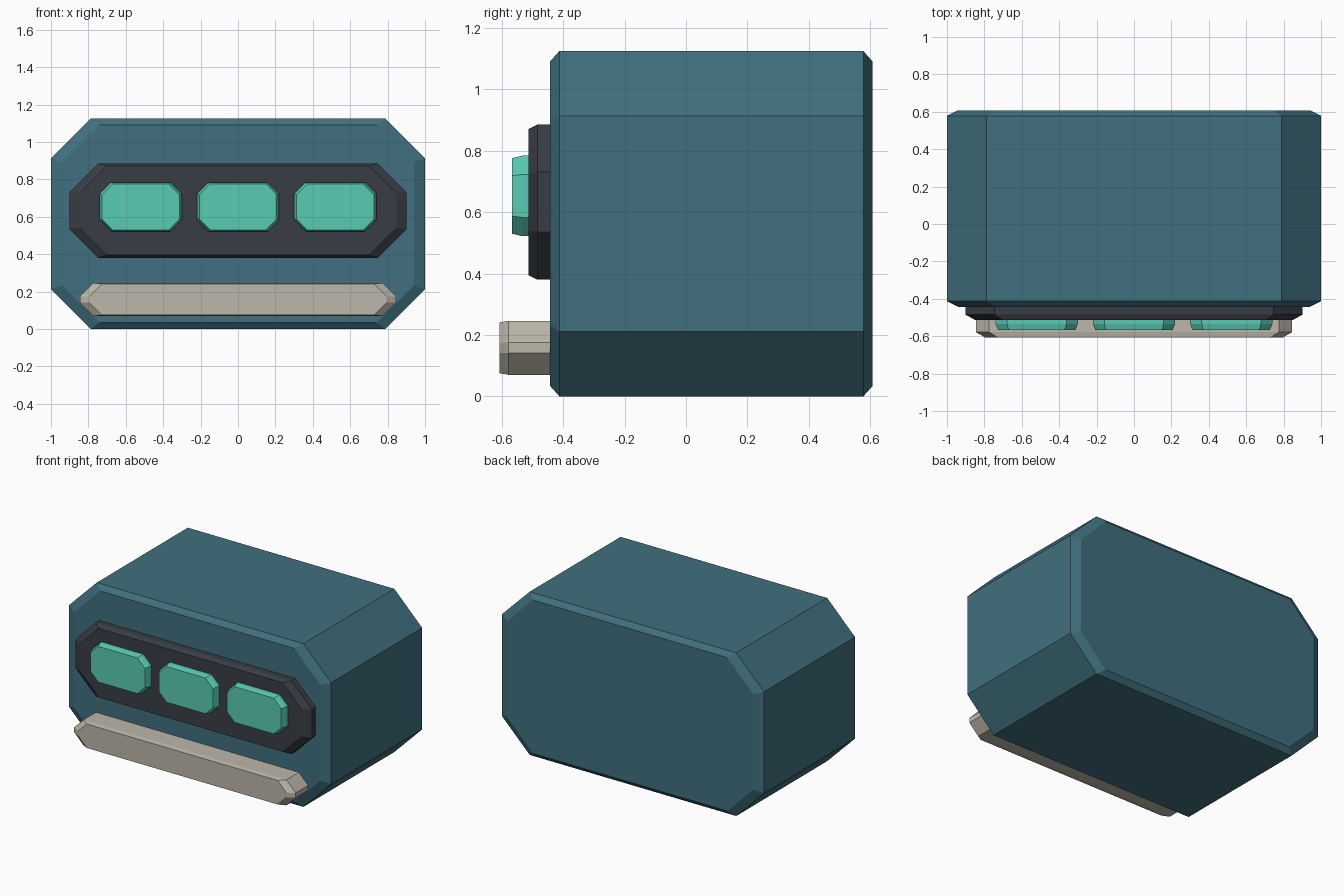
import bpy
import bmesh

default_cube = bpy.data.objects.get("Cube")
if default_cube:
    bpy.data.objects.remove(default_cube, do_unlink=True)


def make_material(name, rgb):
    mat = bpy.data.materials.new(name)
    mat.use_nodes = True
    color = (*rgb, 1.0)
    mat.diffuse_color = color
    bsdf = mat.node_tree.nodes["Principled BSDF"]
    bsdf.inputs["Base Color"].default_value = color
    bsdf.inputs["Roughness"].default_value = 0.8
    return mat


def octagon(half_x, half_z, cut):
    """Rectangle with cut corners, listed counter-clockwise from the front."""
    x, z = half_x - cut, half_z - cut
    return [(half_x, -z), (half_x, z), (x, half_z), (-x, half_z),
            (-half_x, z), (-half_x, -z), (-x, -half_z), (x, -half_z)]


def octagon_block(name, center, half, cut, y_range, bevel, mat, taper=0.94):
    """Octagonal prism along y whose two end caps taper inwards."""
    front, back = y_range
    cx, cz = center
    outline = octagon(*half, cut)
    sections = [(front, taper), (front + bevel, 1), (back - bevel, 1), (back, taper)]
    bm = bmesh.new()
    rings = [[bm.verts.new((cx + x * s, y, cz + z * s)) for x, z in outline]
             for y, s in sections]
    bm.faces.new(rings[0])
    bm.faces.new(rings[-1][::-1])
    for a, b in zip(rings, rings[1:]):
        for i in range(len(a)):
            j = (i + 1) % len(a)
            bm.faces.new((a[i], b[i], b[j], a[j]))
    bmesh.ops.recalc_face_normals(bm, faces=bm.faces)
    mesh = bpy.data.meshes.new(name)
    bm.to_mesh(mesh)
    bm.free()
    mesh.materials.append(mat)
    obj = bpy.data.objects.new(name, mesh)
    bpy.context.collection.objects.link(obj)
    return obj


body_blue = make_material("body_blue", (0.051, 0.162, 0.209))
panel_dark = make_material("panel_dark", (0.040, 0.046, 0.058))
light_teal = make_material("light_teal", (0.098, 0.600, 0.460))
bumper_beige = make_material("bumper_beige", (0.510, 0.475, 0.400))

# Main housing
octagon_block("body", (0, 0.5625), (1, 0.5625), 0.212, (-0.443, 0.608), 0.03, body_blue)

# Dark front panel
octagon_block("front_panel", (0, 0.633), (0.902, 0.253), 0.155, (-0.514, -0.40), 0.03, panel_dark)

# Row of three lights
for side, x in (("right", -0.52), ("middle", 0), ("left", 0.52)):
    octagon_block(f"{side}_light", (x, 0.653), (0.22, 0.131), 0.061, (-0.567, -0.47), 0.033, light_teal)

# Lower bumper bar
octagon_block("bumper", (0, 0.158), (0.845, 0.088), 0.071, (-0.608, -0.40), 0.03, bumper_beige)
